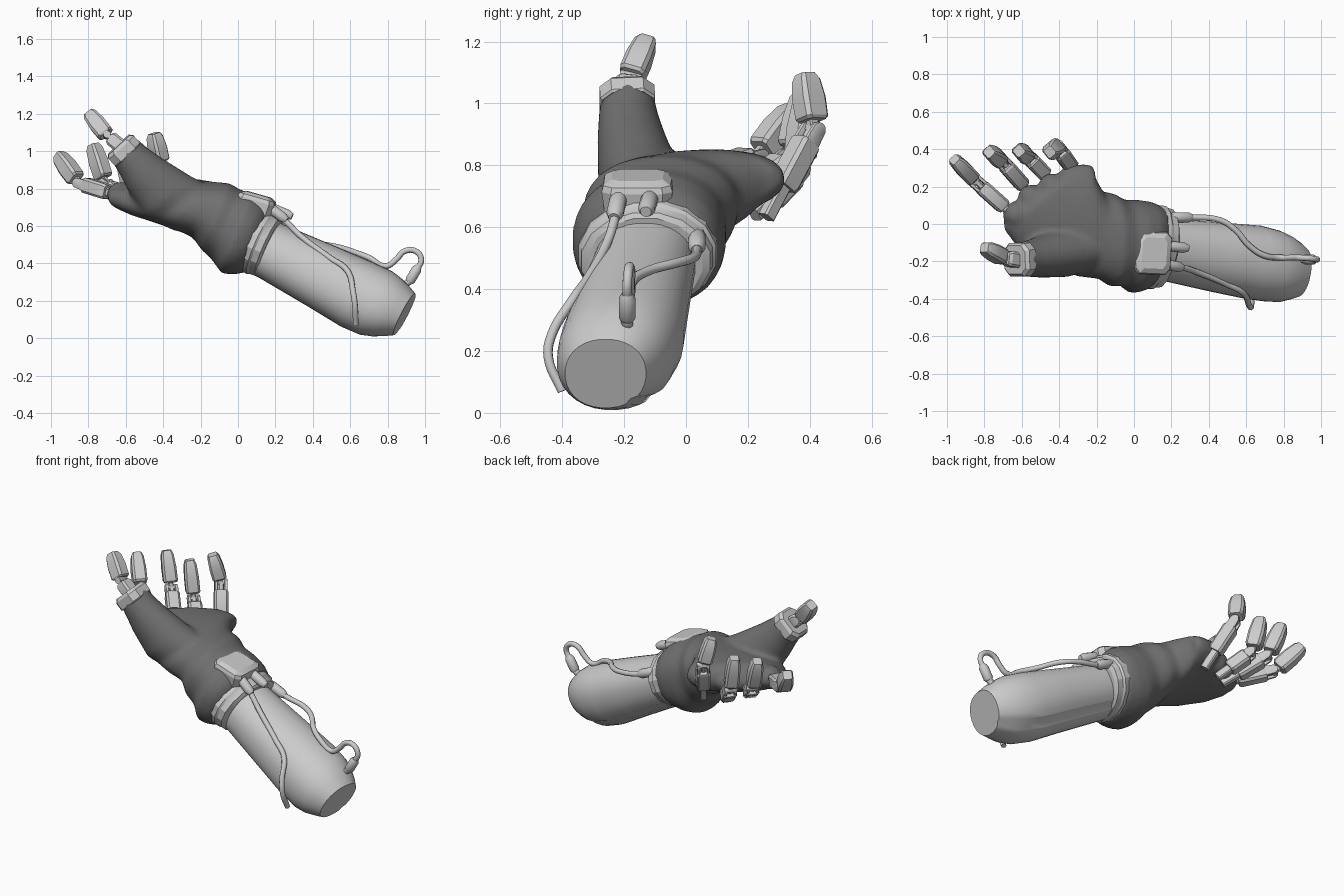
import bpy, bmesh, math
from mathutils import Vector as V

if "Cube" in bpy.data.objects:
    bpy.data.objects.remove(bpy.data.objects["Cube"])


def rings_to_bmesh(bm, rings):
    """Skin a list of point rings and cap both ends."""
    vs = [[bm.verts.new(p) for p in r] for r in rings]
    n = len(vs[0])
    for r, s in zip(vs, vs[1:]):
        for i in range(n):
            bm.faces.new((r[i], r[(i + 1) % n], s[(i + 1) % n], s[i]))
    bm.faces.new(vs[0][::-1])
    bm.faces.new(vs[-1])


def ring(c, w, h, n, power=1.0, groove=None):
    c, w, h, out = V(c), V(w), V(h), []
    for i in range(n):
        a = math.tau * (i + 0.5) / n
        x, y = [math.copysign(abs(t) ** power, t) for t in (math.cos(a), math.sin(a))]
        k = 0.93 if i == groove else 1.0
        out.append(c + (w * x + h * y) * k)
    return out


def finish(name, bm, smooth=None, mat=None):
    bmesh.ops.recalc_face_normals(bm, faces=bm.faces)
    me = bpy.data.meshes.new(name)
    bm.to_mesh(me)
    bm.free()
    ob = bpy.data.objects.new(name, me)
    bpy.context.collection.objects.link(ob)
    if mat:
        me.materials.append(mat)
    if smooth:
        bpy.ops.object.select_all(action='DESELECT')
        ob.select_set(True)
        bpy.context.view_layer.objects.active = ob
        bpy.ops.object.shade_smooth_by_angle(angle=math.radians(smooth))
    return ob


def loft(name, sections, n, power=1.0, smooth=None, groove=None):
    bm = bmesh.new()
    rings_to_bmesh(bm, [ring(*s, n, power, groove) for s in sections])
    return finish(name, bm, smooth)


def segment(bm, a, b, side, profile, n=8, power=0.4):
    """Chamfered bar from a to b; profile = (t, half width, half depth)."""
    a, b = V(a), V(b)
    d = (b - a).normalized()
    w = V(side) - d * V(side).dot(d)
    w.normalize()
    h = d.cross(w)
    rings_to_bmesh(bm, [ring(a.lerp(b, t), w * x, h * y, n, power) for t, x, y in profile])
    return w


def bar(name, a, b, side, profile, **kw):
    bm = bmesh.new()
    segment(bm, a, b, side, profile, **kw)
    return finish(name, bm, 30)


# Forearm shell with a lengthwise seam groove
U = V((0.45, 0, 0.89))
S = V((0.15, 0.985, 0))
arm = [((.05, -.12, .53), .162, .15), ((.2, -.14, .455), .17, .158),
       ((.45, -.178, .33), .188, .177), ((.64, -.205, .232), .2, .192), ((.74, -.225, .187), .193, .19),
       ((.80, -.24, .162), .18, .172), ((.85, -.25, .143), .157, .148), ((.89, -.26, .127), .133, .125)]
loft("forearm", [(c, S * w, U * h) for c, w, h in arm], 32, power=.93, smooth=30, groove=27)

# Wrist cuff
cuff = [((.05, -.118, .55), .225, .185), ((.125, -.125, .51), .23, .185),
        ((.135, -.127, .505), .22, .178), ((.165, -.13, .49), .215, .174), ((.175, -.131, .485), .19, .16)]
loft("wrist_cuff", [(c, S * w, V((.4, 0, .917)) * h) for c, w, h in cuff], 16, smooth=25)

# Glove: palm and thumb sleeve merged into one soft skin
dark = bpy.data.materials.new("glove_fabric")
dark.diffuse_color = (0.16, 0.16, 0.16, 1)
dark.use_nodes = True
dark.node_tree.nodes["Principled BSDF"].inputs["Base Color"].default_value = dark.diffuse_color
palm = [((.11, -.12, .515), (.03, .215, 0), (.075, 0, .165)),
        ((.06, -.12, .535), (.02, .24, 0), (.09, 0, .195)),
        ((0, -.12, .56), (.01, .25, 0), (.088, 0, .213)),
        ((-.06, -.10, .605), (0, .23, 0), (.08, 0, .185)),
        ((-.12, -.085, .65), (0, .25, 0), (.075, 0, .178)),
        ((-.18, -.06, .685), (0, .235, 0), (.06, 0, .15)),
        ((-.26, -.01, .71), (.04, .27, .02), (.045, 0, .138)),
        ((-.34, .03, .73), (.13, .255, .02), (.03, 0, .12)),
        ((-.42, .09, .745), (.2, .22, .01), (.02, 0, .103)),
        ((-.47, .145, .755), (.225, .175, 0), (.01, 0, .09)),
        ((-.50, .175, .755), (.2, .145, 0), (0, 0, .062))]
thumb = [((-.22, -.11, .68), .14, .16), ((-.38, -.15, .76), .135, .165), ((-.50, -.175, .88), .112, .125),
         ((-.56, -.185, .95), .098, .102), ((-.62, -.19, 1.02), .086, .088)]
bm = bmesh.new()
rings_to_bmesh(bm, [ring(*s, 32, .9) for s in palm])
rings_to_bmesh(bm, [ring(c, (0, w, 0), (.74 * h, 0, .67 * h), 24) for c, w, h in thumb])
for x, y, z in ((-.63, .05, .765), (-.55, .14, .75), (-.44, .2, .74), (-.335, .245, .755)):   # knuckles
    r = bmesh.ops.create_uvsphere(bm, u_segments=16, v_segments=10, radius=.072)
    bmesh.ops.translate(bm, verts=r["verts"], vec=(x, y, z))
glove = finish("glove", bm, mat=dark)
m = glove.modifiers.new("merge", 'REMESH')
m.mode, m.voxel_size, m.use_smooth_shade = 'VOXEL', 0.014, True
m = glove.modifiers.new("soften", 'SMOOTH')
m.factor, m.iterations = 0.5, 7

# Fingers: forked proximal part, pin and link, tapered tip
fingers = {"index": ((-.66, .06, .77), (-.85, .23, .83), (-.96, .345, .98)),
           "middle": ((-.57, .18, .705), (-.71, .34, .83), (-.775, .385, 1.035)),
           "ring": ((-.46, .25, .67), (-.57, .365, .79), (-.615, .39, 1.015)),
           "little": ((-.325, .29, .69), (-.41, .412, .92), (-.45, .385, 1.095))}
side = (.75, .6, -.1)


def tip(name, a, b, side):
    bar(name, a, b, side, [(.14, .037, .037), (.19, .043, .046), (.55, .043, .048),
                           (.88, .037, .04), (1, .027, .028)])


def hinge(name, base, joint, end, side):
    """Cross pin plus a link bar reaching into both neighbours."""
    bm = bmesh.new()
    w = segment(bm, V(joint).lerp(V(base), .35), joint, side, [(0, .014, .018), (1.1, .014, .018)])
    segment(bm, joint, V(joint).lerp(V(end), .3), side, [(-.1, .014, .018), (1, .014, .018)])
    segment(bm, V(joint) - w * .035, V(joint) + w * .035, (0, 0, 1), [(0, .02, .02), (1, .02, .02)], n=12, power=1)
    return finish(name, bm, 30)


for nm, (base, joint, end) in fingers.items():
    bm = bmesh.new()
    w = segment(bm, base, joint, side, [(.18, .036, .036), (.23, .042, .042), (.78, .042, .042), (.82, .036, .036)])
    for s in (-1, 1):
        o = w * .028 * s
        segment(bm, V(base) + o, V(joint) + o, side, [(.78, .01, .03), (1.0, .01, .026), (1.06, .01, .014)])
    finish(nm + "_proximal", bm, 30)
    bar(nm + "_knuckle_link", base, joint, side, [(-.25, .022, .024), (.3, .022, .024)])
    hinge(nm + "_hinge", base, joint, end, side)
    tip(nm + "_tip", joint, end, side)

# Thumb collar, short link and tip
ca, cb = (-.587, -.188, .98), (-.638, -.192, 1.035)
bar("thumb_collar", ca, cb, (0, 1, 0), [(0, .088, .088), (.1, .093, .096), (.75, .093, .096), (1, .08, .08)], power=.6)
bar("thumb_proximal", cb, (-.70, -.18, 1.085), (0, 1, 0), [(-.2, .042, .04), (.55, .042, .04), (.75, .034, .03)])
hinge("thumb_hinge", (-.62, -.19, 1.02), (-.70, -.18, 1.085), (-.80, -.125, 1.20), (.2, 1, -.3))
tip("thumb_tip", (-.69, -.185, 1.07), (-.80, -.125, 1.205), (.2, 1, -.3))

# Control box on top of the cuff, wider at the wrist end
bc = V((.095, -.155, .715))
ax = V((.95, -.04, -.27)).normalized()
bs = V((.06, 1, 0)).normalized()
bh = ax.cross(bs)
box = [(-.06, .108, .098), (.02, .118, .105), (.04, .112, .098), (.056, .085, .07)]
loft("control_box", [(bc + bh * t, bs * w, ax * l) for t, w, l in box], 8, power=.35, smooth=20)

# Cables and their plugs
cables = {"front_cable": [(.2, -.22, .675), (.27, -.235, .61), (.33, -.255, .55), (.49, -.32, .43), (.585, -.37, .36),
                          (.615, -.435, .25), (.625, -.445, .18), (.63, -.40, .07)],
          "rear_cable": [(.18, .035, .58), (.3, .035, .53), (.46, .02, .50), (.54, -.03, .485), (.62, -.12, .46),
                         (.70, -.17, .43), (.79, -.18, .385), (.845, -.18, .42), (.89, -.18, .465), (.95, -.185, .465),
                         (.98, -.19, .42), (.95, -.19, .36), (.91, -.19, .29)]}
for nm, pts in cables.items():
    cu = bpy.data.curves.new(nm, 'CURVE')
    cu.dimensions, cu.bevel_depth, cu.bevel_resolution, cu.resolution_u = '3D', .016, 2, 6
    cu.use_fill_caps = True
    sp = cu.splines.new('BEZIER')
    sp.bezier_points.add(len(pts) - 1)
    for bp, p in zip(sp.bezier_points, pts):
        bp.co = p
        bp.handle_left_type = bp.handle_right_type = 'AUTO'
    bpy.context.collection.objects.link(bpy.data.objects.new(nm, cu))

plug = [(0, .022, .022), (.12, .028, .028), (.8, .028, .028), (1, .018, .018)]
for i, (a, b) in enumerate([((.16, -.215, .705), (.26, -.233, .63)), ((.17, -.115, .70), (.29, -.13, .65)),
                            ((.2, .036, .575), (.31, .035, .527)), ((.915, -.19, .30), (.965, -.19, .385))]):
    bar("cable_plug_%d" % (i + 1), a, b, (0, 1, 0), plug, n=12, power=1)
bar("cable_socket", (.87, -.19, .26), (.92, -.19, .31), (0, 1, 0), [(0, .02, .02), (1, .02, .02)], n=12, power=1)
